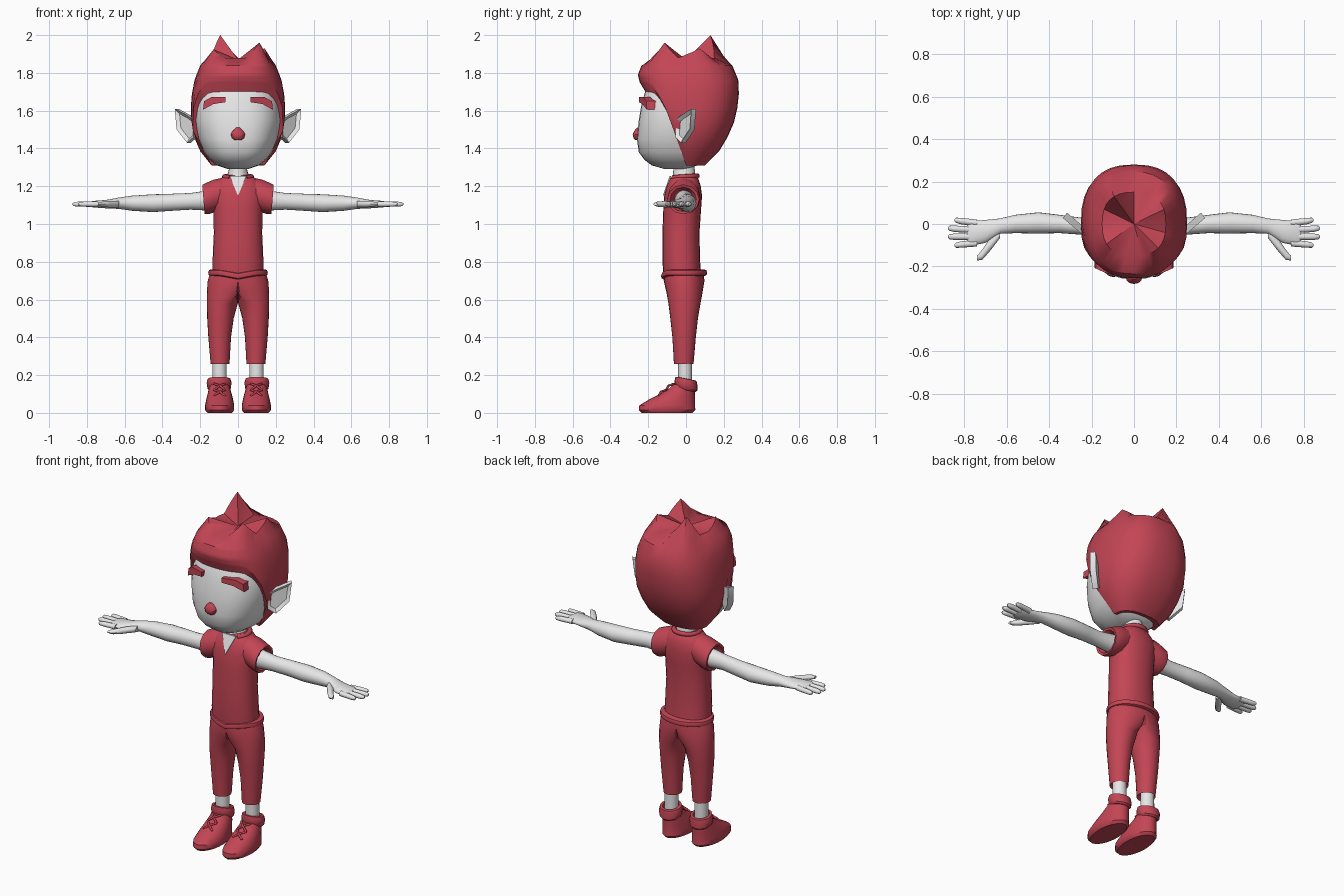
import bpy
import bmesh
import math
from mathutils import Vector

default_cube = bpy.data.objects.get("Cube")
if default_cube:
    bpy.data.objects.remove(default_cube, do_unlink=True)


def make_material(name, red, green, blue):
    material = bpy.data.materials.new(name)
    colour = (red, green, blue, 1)
    material.diffuse_color = colour
    material.use_nodes = True
    material.node_tree.nodes["Principled BSDF"].inputs["Base Color"].default_value = colour
    return material


RED = make_material("crimson", .55, .06, .09)
GREY = make_material("pale grey", .8, .8, .8)
meshes = []


def add_mirror(obj):
    modifier = obj.modifiers.new("Mirror", "MIRROR")
    modifier.use_axis[0] = True


def finish(name, bm, material, mirrored):
    bmesh.ops.recalc_face_normals(bm, faces=bm.faces)
    mesh = bpy.data.meshes.new(name)
    bm.to_mesh(mesh)
    bm.free()
    mesh.materials.append(material)
    obj = bpy.data.objects.new(name, mesh)
    bpy.context.collection.objects.link(obj)
    if mirrored:
        add_mirror(obj)
    meshes.append(obj)
    return obj


def rounded(angle, power=2):
    """Unit superellipse point at an angle."""
    c, s = math.cos(angle), math.sin(angle)
    return (math.copysign(abs(c) ** (2 / power), c),
            math.copysign(abs(s) ** (2 / power), s))


def ring(axis, pos, c1, c2, r1, r2, back=None, sides=20, power=2):
    """Cross-section across the given axis; back is a second radius for +y."""
    points = []
    for i in range(sides):
        u, v = rounded(math.tau * i / sides, power)
        a = c1 + r1 * u
        b = c2 + (back if back and v > 0 else r2) * v
        points.append(Vector((a, b, pos) if axis == "z" else (pos, a, b)))
    return points


def loft(name, rings, material, mirrored=False, first=None, last=None):
    """Skin a stack of rings and close both ends with fans."""
    bm = bmesh.new()
    rows = [[bm.verts.new(p) for p in points] for points in rings]
    count = len(rows[0])
    for low, high in zip(rows, rows[1:]):
        for i in range(count):
            j = (i + 1) % count
            bm.faces.new((low[i], low[j], high[j], high[i]))
    for points, row, tip in ((rings[0], rows[0], first), (rings[-1], rows[-1], last)):
        centre = bm.verts.new(tip or sum(points, Vector()) / count)
        for i in range(count):
            bm.faces.new((row[i], row[(i + 1) % count], centre))
    return finish(name, bm, material, mirrored)


def column(name, axis, table, material, mirrored=False, sides=20, power=2):
    rings = [ring(axis, *row, sides=sides, power=power) for row in table]
    return loft(name, rings, material, mirrored)


def plate(name, points, offset, material, mirrored=True, rim=0):
    """Extruded outline, with an optional hollow in its outer face."""
    bm = bmesh.new()
    face = bm.faces.new([bm.verts.new(p) for p in points])
    moved = bmesh.ops.extrude_face_region(bm, geom=[face], use_keep_orig=True)["geom"]
    bmesh.ops.translate(bm, vec=offset, verts=[g for g in moved if isinstance(g, bmesh.types.BMVert)])
    if rim:
        bmesh.ops.inset_region(bm, faces=[face], thickness=rim, use_even_offset=True)
        bmesh.ops.translate(bm, vec=Vector(offset) / 2, verts=face.verts)
    return finish(name, bm, material, mirrored)


def tube(name, points, radius, material, mirrored=False):
    curve = bpy.data.curves.new(name, "CURVE")
    curve.dimensions = "3D"
    curve.bevel_depth = radius
    curve.bevel_resolution = 2
    curve.use_fill_caps = True
    spline = curve.splines.new("POLY")
    spline.points.add(len(points) - 1)
    for target, point in zip(spline.points, points):
        target.co = (*point, 1)
    curve.materials.append(material)
    obj = bpy.data.objects.new(name, curve)
    bpy.context.collection.objects.link(obj)
    if mirrored:
        add_mirror(obj)


def sample(table, key):
    """Linear lookup in rows whose first entry is the key."""
    for low, high in zip(table, table[1:]):
        if key <= high[0]:
            t = max(0, (key - low[0]) / (high[0] - low[0]))
            return [a + (b - a) * t for a, b in zip(low[1:], high[1:])]
    return table[-1][1:]


# Head and neck
column("head", "z", [
    (1.29, 0, -.05, .05, .06, .05), (1.31, 0, 0, .11, .18, .06),
    (1.34, 0, 0, .15, .22, .08), (1.38, 0, 0, .18, .25, .1),
    (1.45, 0, 0, .21, .26, .12), (1.55, 0, 0, .23, .25, .14),
    (1.64, 0, 0, .225, .235, .14), (1.72, 0, 0, .2, .21, .14),
    (1.79, 0, 0, .15, .17, .1)], GREY, sides=32, power=2.5)
column("neck", "z", [(1.2, 0, -.01, .07, .07), (1.26, 0, -.01, .055, .06),
                     (1.3, 0, -.01, .046, .055), (1.4, 0, -.01, .046, .055)], GREY)

# Hair shell: hairline below, jagged crown above
hair_profile = [  # height, half width, front, back
    (1.31, .14, .22, .1), (1.35, .18, .23, .15), (1.42, .22, .24, .2),
    (1.52, .25, .24, .25), (1.65, .25, .24, .28), (1.75, .235, .245, .28),
    (1.79, .22, .255, .27), (1.84, .2, .235, .245)]
hairline = [(0, 1.31), (.2, 1.5), (.4, 1.63), (.6, 1.71), (.75, 1.745), (1, 1.75)]
spikes = {2: .05, 11: .12, 19: .045, 28: .08}
sides, steps = 32, 7
hair_rings = [[] for _ in range(steps + 2)]
for i in range(sides):
    angle = math.tau * i / sides
    u, v = rounded(angle, 2.5)
    bottom = sample(hairline, -math.sin(angle))[0]
    for k in range(steps + 1):
        z = bottom + (1.84 - bottom) * k / steps
        width, front, back = sample(hair_profile, z)
        hair_rings[k].append(Vector((width * u, v * (front if v < 0 else back), z)))
    lift = max(h * max(0, 1 - abs(i - peak) / 3) for peak, h in spikes.items())
    hair_rings[-1].append(Vector((.15 * u, .15 * v, 1.88 + lift)))
loft("hair", hair_rings, RED, first=(0, 0, 1.34), last=(0, 0, 1.87))

# Ears, eyebrows and nose
ear_outline = [(.235, 1.46), (.27, 1.43), (.325, 1.5), (.335, 1.61), (.27, 1.575), (.235, 1.55)]
plate("ear", [(x, (x - .29) * .85 - .01, z) for x, z in ear_outline],
      (-.02, .025, 0), GREY, rim=.017)
brow_outline = [(.065, 1.645), (.13, 1.635), (.185, 1.605), (.18, 1.65), (.14, 1.672), (.065, 1.672)]
plate("eyebrow", [(x, 1.4 * x * x - .255, z) for x, z in brow_outline], (0, .05, 0), RED)
column("nose", "z", [(1.445, 0, -.255, .02, .015), (1.455, 0, -.255, .033, .023),
                     (1.475, 0, -.255, .038, .027), (1.495, 0, -.25, .028, .022),
                     (1.51, 0, -.25, .01, .01)], RED, sides=12)

# Shirt with sleeves, collar and open neck
column("shirt", "z", [
    (.74, 0, -.02, .135, .1), (.8, 0, -.025, .135, .1), (.95, 0, -.027, .128, .098),
    (1.08, 0, -.02, .13, .1), (1.15, 0, -.015, .14, .1), (1.2, 0, -.012, .13, .09),
    (1.24, 0, -.01, .095, .075), (1.26, 0, -.01, .06, .055)], RED, sides=24, power=2.2)
sleeve = column("sleeve", "x", [
    (.07, -.01, 1.165, .075, .08), (.12, -.01, 1.15, .085, .085), (.16, -.012, 1.135, .088, .083),
    (.183, -.015, 1.13, .085, .078), (.18, -.015, 1.13, .07, .065), (.15, -.015, 1.13, .05, .05)],
    RED, True, sides=12)
for vert in sleeve.data.vertices:
    vert.co.x += (vert.co.z - 1.13) * .08
collar = []
for k in range(21):
    angle = math.radians(-55 + 290 * k / 20)
    collar.append((.072 * math.cos(angle), .07 * math.sin(angle) - .01, 1.25 + .005 * math.sin(angle)))
tube("collar", collar, .013, RED)
plate("open_neck", [(0, -.123, 1.15), (.045, -.086, 1.255), (-.045, -.086, 1.255)],
      (0, .008, 0), GREY, mirrored=False)

# Arms and hands
column("arm", "x", [
    (.14, -.01, 1.125, .05, .055), (.25, -.01, 1.12, .04, .044), (.35, 0, 1.115, .043, .045),
    (.45, .005, 1.11, .05, .047), (.56, 0, 1.11, .043, .04), (.63, -.01, 1.11, .036, .03),
    (.7, -.035, 1.105, .054, .022), (.77, -.045, 1.105, .058, .017),
    (.785, -.045, 1.105, .045, .01)], GREY, True)
fingers = [(.005, .845, .018), (-.028, .875, -.02), (-.06, .875, -.06), (-.09, .845, -.1)]
for number, (base, tip, end) in enumerate(fingers, 1):
    middle = (base + end * 2) / 3
    column(f"finger_{number}", "x", [
        (.74, base, 1.105, .016, .015), (tip - .03, middle, 1.105, .015, .014),
        (tip - .007, end, 1.105, .012, .011), (tip, end, 1.105, .005, .005)],
        GREY, True, sides=10)
column("thumb", "x", [(.63, -.04, 1.105, .025, .018), (.68, -.1, 1.105, .03, .018),
                      (.715, -.145, 1.105, .024, .014), (.74, -.162, 1.105, .01, .008)],
       GREY, True, sides=10)

# Trousers: one leg and half the hips, mirrored
leg_rings = [ring("z", *row, sides=24) for row in [
    (.28, .095, -.012, .035, .035), (.26, .095, -.012, .05, .052), (.4, .097, -.01, .06, .062),
    (.5, .093, -.01, .07, .073), (.58, .083, -.008, .082, .085), (.64, .04, -.008, .125, .096),
    (.7, 0, -.01, .16, .108), (.75, 0, -.01, .145, .1)]]
for points in leg_rings:
    for point in points:
        point.x = max(point.x, 0)
loft("trousers", leg_rings, RED, True)

# Waistband dipping at the front
band_rings = [ring("z", *row, sides=32) for row in [
    (.725, 0, -.01, .145, .11), (.73, 0, -.01, .155, .119), (.742, 0, -.01, .158, .122),
    (.755, 0, -.01, .154, .118), (.76, 0, -.01, .142, .105)]]
for points in band_rings:
    for point in points:
        if point.y < 0:
            point.z -= .018 * max(0, 1 - abs(point.x) / .1)
loft("waistband", band_rings, RED)

# Ankles, shoes, cuffs and laces
column("ankle", "z", [(.12, .098, -.005, .038, .038), (.3, .098, -.005, .038, .036)], GREY, True)
column("shoe", "z", [
    (0, .097, -.1, .065, .135), (.015, .097, -.1, .077, .15), (.04, .097, -.1, .077, .147),
    (.07, .097, -.075, .071, .122), (.1, .097, -.045, .064, .092), (.13, .098, -.02, .056, .068),
    (.15, .098, -.01, .052, .06)], RED, True, sides=24)
cuff = column("shoe_cuff", "z", [
    (.12, .1, 0, .052, .052), (.13, .1, 0, .062, .06), (.16, .1, 0, .066, .06),
    (.18, .1, 0, .06, .056), (.182, .1, 0, .045, .045), (.16, .1, 0, .038, .038)], RED, True)
for vert in cuff.data.vertices:
    vert.co.z -= vert.co.y * .2
for level in range(2):
    y, z = -.145 + .04 * level, .098 + .032 * level
    for side in (-1, 1):
        tube(f"lace_{level}_{side}", [(.097 - side * .03, y, z - .008), (.097, y + .012, z + .014),
                                      (.097 + side * .03, y + .04, z + .024)], .006, RED, True)

# Smooth shading with crisp creases
bpy.ops.object.select_all(action="DESELECT")
for obj in meshes:
    obj.select_set(True)
bpy.context.view_layer.objects.active = meshes[0]
bpy.ops.object.shade_smooth_by_angle(angle=math.radians(40))
